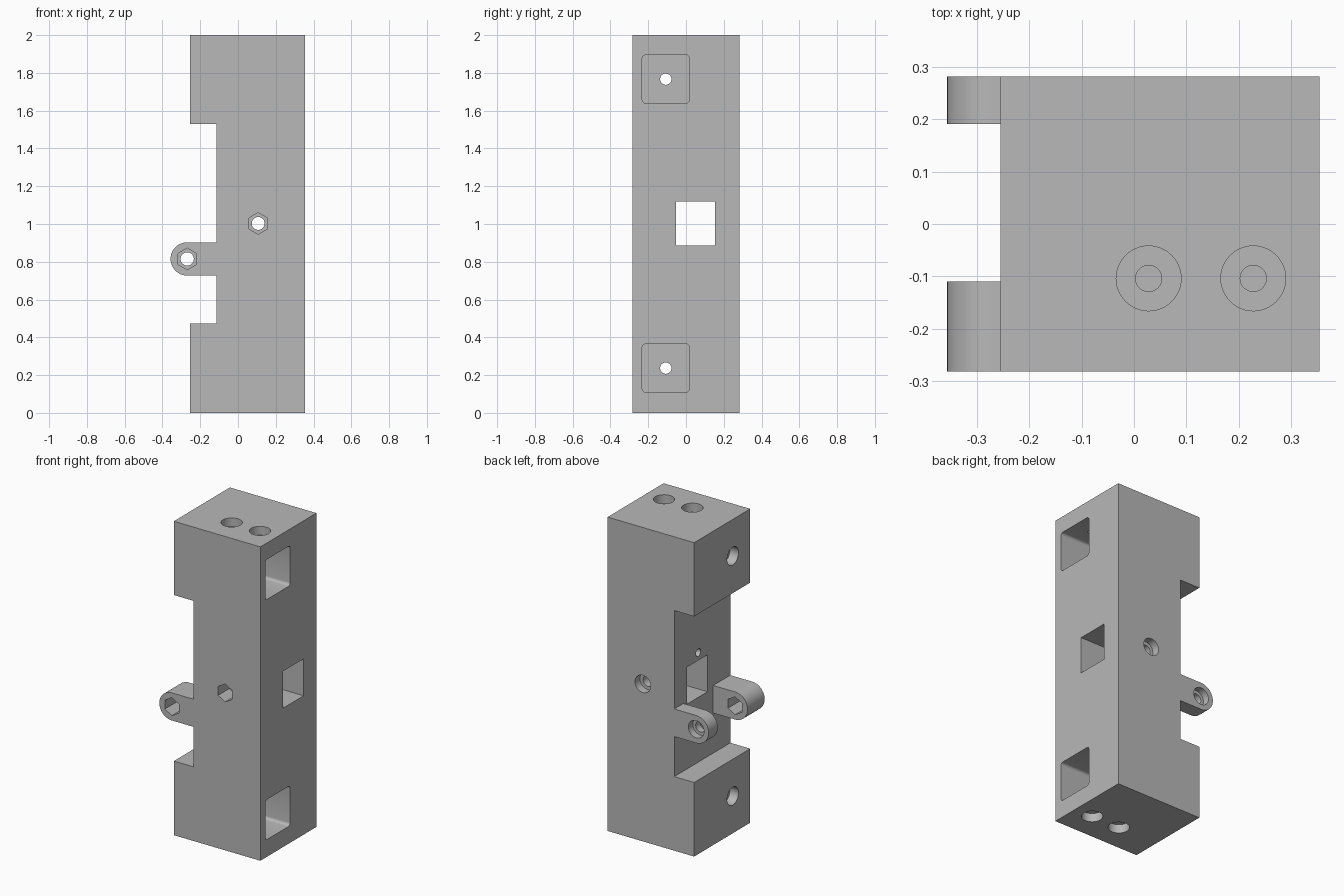
import bpy
import bmesh
import math
from mathutils import Matrix, Vector

if "Cube" in bpy.data.objects:
    bpy.data.objects.remove(bpy.data.objects["Cube"], do_unlink=True)

grey = bpy.data.materials.new("plain grey")
grey.use_nodes = True
colour = (0.48, 0.48, 0.48, 1)
grey.diffuse_color = colour
grey.node_tree.nodes["Principled BSDF"].inputs["Base Color"].default_value = colour


def make_object(name, bm):
    bmesh.ops.recalc_face_normals(bm, faces=bm.faces[:])
    mesh = bpy.data.meshes.new(name)
    bm.to_mesh(mesh)
    bm.free()
    mesh.materials.append(grey)
    obj = bpy.data.objects.new(name, mesh)
    bpy.context.collection.objects.link(obj)
    return obj


def extrude_xz(name, points, y0, y1):
    """Extrude an outline in the front plane from y0 to y1."""
    bm = bmesh.new()
    face = bm.faces.new([bm.verts.new((x, y0, z)) for x, z in points])
    ext = bmesh.ops.extrude_face_region(bm, geom=[face])
    verts = [v for v in ext["geom"] if isinstance(v, bmesh.types.BMVert)]
    bmesh.ops.translate(bm, verts=verts, vec=(0, y1 - y0, 0))
    return make_object(name, bm)


def box_cutter(x, y, z, rounding=0):
    """Box given by ranges; rounding applies to the edges along x."""
    bm = bmesh.new()
    bmesh.ops.create_cube(bm, size=1)
    for v in bm.verts:
        v.co = Vector([r[0] if c < 0 else r[1] for c, r in zip(v.co, (x, y, z))])
    if rounding:
        edges = [e for e in bm.edges
                 if abs(e.verts[0].co.x - e.verts[1].co.x) > 0.01]
        bmesh.ops.bevel(bm, geom=edges, offset=rounding, segments=5,
                        profile=0.5, affect='EDGES')
    return make_object("cutter", bm)


def rod_cutter(axis, a, b, start, end, radius, sides=48):
    """Prism along an axis; a and b are the two other coordinates in order."""
    bm = bmesh.new()
    bmesh.ops.create_cone(bm, cap_ends=True, segments=sides, radius1=radius,
                          radius2=radius, depth=abs(end - start))
    mid = (start + end) / 2
    if axis == "x":
        turn, place = Matrix.Rotation(math.pi / 2, 4, 'Y'), (mid, a, b)
    elif axis == "y":
        turn, place = Matrix.Rotation(math.pi / 2, 4, 'X'), (a, mid, b)
    else:
        turn, place = Matrix.Identity(4), (a, b, mid)
    bmesh.ops.transform(bm, matrix=Matrix.Translation(place) @ turn, verts=bm.verts[:])
    return make_object("cutter", bm)


def cut(obj, cutters):
    bpy.context.view_layer.objects.active = obj
    for c in cutters:
        c.hide_render = True
        mod = obj.modifiers.new("cut", 'BOOLEAN')
        mod.operation = 'DIFFERENCE'
        mod.solver = 'EXACT'
        mod.object = c
        bpy.ops.object.modifier_apply(modifier=mod.name)
        bpy.data.objects.remove(c, do_unlink=True)


LEFT, INNER, RIGHT, HALF = -0.255, -0.115, 0.355, 0.282

# main block with a recess in its side
body = extrude_xz("body_block", [
    (LEFT, 0), (RIGHT, 0), (RIGHT, 2), (LEFT, 2),
    (LEFT, 1.53), (INNER, 1.53), (INNER, 0.472), (LEFT, 0.472)], -HALF, HALF)

cutters = []
for low, end, inward in ((0.11, 0, 1), (1.64, 2, -1)):
    # end pocket, open to the right face
    cutters.append(box_cutter((-0.1, 0.5), (-0.232, 0.018), (low, low + 0.255), 0.018))
    # bolt hole from the pocket to the recess side
    mid = low + 0.127
    cutters.append(rod_cutter("x", -0.107, mid, -0.4, 0, 0.03))
    cutters.append(rod_cutter("x", -0.107, mid, -0.4, LEFT + 0.06, 0.057))
    # two counterbored holes in the end face
    for x in (0.028, 0.228):
        cutters.append(rod_cutter("z", x, -0.104, end - 0.1 * inward,
                                  end + 0.16 * inward, 0.025))
        cutters.append(rod_cutter("z", x, -0.104, end - 0.1 * inward,
                                  end + 0.055 * inward, 0.062))

# middle window and the small hole above it
cutters.append(box_cutter((-0.5, 0.5), (-0.052, 0.153), (0.885, 1.12)))
cutters.append(rod_cutter("x", 0.04, 1.17, -0.3, 0, 0.024))

# cross bolt with a nut recess in front and a head recess behind
cutters.append(rod_cutter("y", 0.107, 1.003, -0.4, 0.4, 0.034))
cutters.append(rod_cutter("y", 0.107, 1.003, -0.4, -0.17, 0.057, 6))
cutters.append(rod_cutter("y", 0.107, 1.003, HALF - 0.05, 0.4, 0.055))
cut(body, cutters)

# hinge lugs
CX, CZ, R = -0.269, 0.815, 0.088
outline = [(INNER, CZ - R), (INNER, CZ + R)]
for i in range(33):
    t = math.pi / 2 + math.pi * i / 32
    outline.append((CX + R * math.cos(t), CZ + R * math.sin(t)))
front_lug = extrude_xz("front_lug", outline, -HALF, -0.11)
cut(front_lug, [rod_cutter("y", CX, CZ, -0.4, 0, 0.057, 6)])
back_lug = extrude_xz("back_lug", outline, 0.191, HALF)
cut(back_lug, [rod_cutter("y", CX, CZ, 0, 0.4, 0.035),
               rod_cutter("y", CX, CZ, HALF - 0.045, 0.4, 0.055)])

# smooth the round walls, keep edges sharp
bpy.ops.object.select_all(action='DESELECT')
for obj in (body, front_lug, back_lug):
    obj.select_set(True)
bpy.context.view_layer.objects.active = body
bpy.ops.object.shade_smooth_by_angle(angle=math.radians(30))
